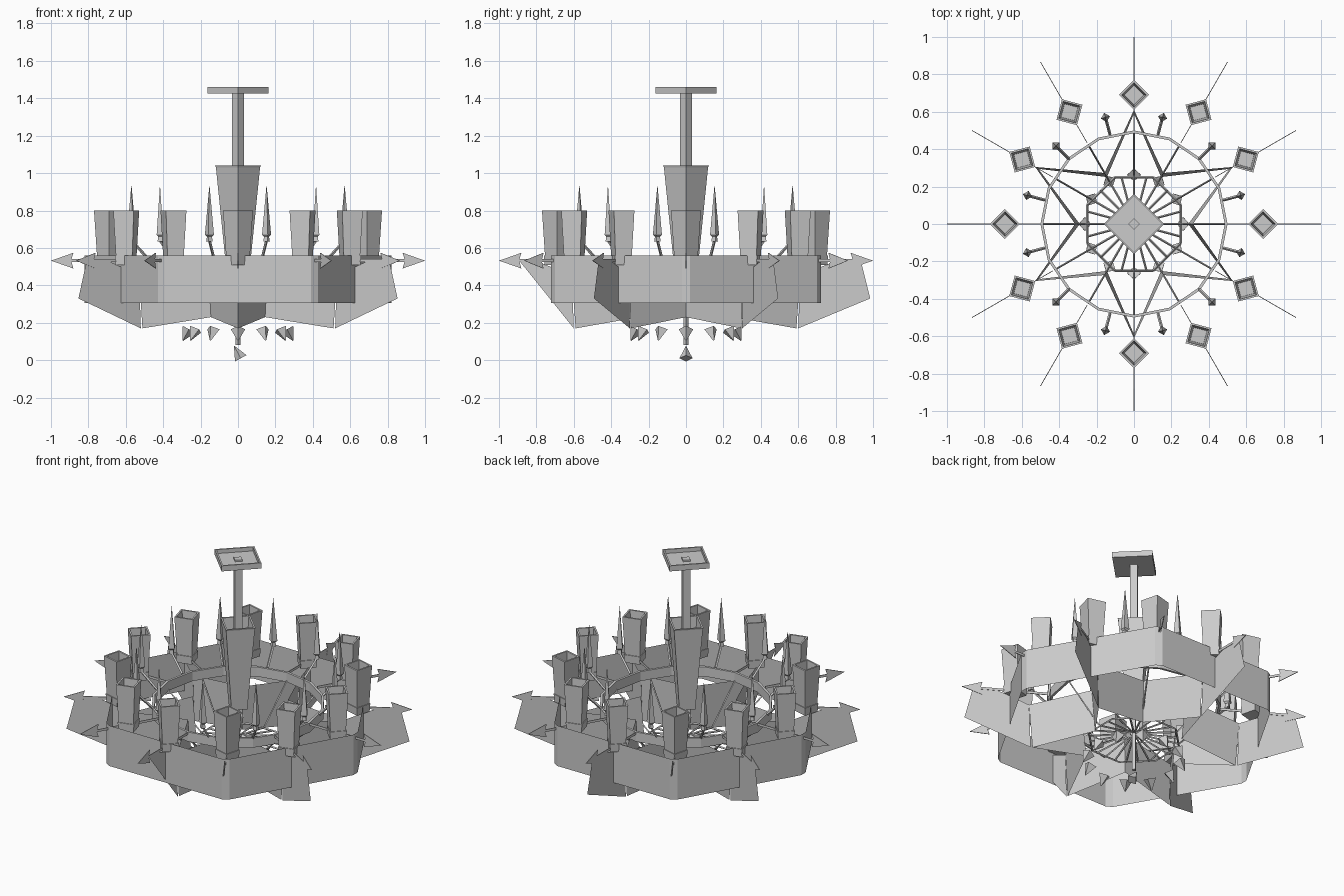
import bpy, math
from mathutils import Vector

if "Cube" in bpy.data.objects:
    bpy.data.objects.remove(bpy.data.objects["Cube"])


def polar(r, deg, z):
    a = math.radians(deg)
    return Vector((r * math.cos(a), r * math.sin(a), z))


def make(name, verts, faces):
    me = bpy.data.meshes.new(name)
    me.from_pydata([tuple(v) for v in verts], [], faces)
    me.update()
    ob = bpy.data.objects.new(name, me)
    bpy.context.collection.objects.link(ob)
    return ob


def lathe(name, profile, n=4, center=(0, 0, 0), turn=0):
    """Sweep (radius, z) points into n flat sides, first corner at angle turn."""
    c = Vector(center)
    verts = [c + polar(max(r, 0.0005), turn + 360 * i / n, z)
             for r, z in profile for i in range(n)]
    faces = [(k * n + i, k * n + (i + 1) % n, (k + 1) * n + (i + 1) % n, (k + 1) * n + i)
             for k in range(len(profile) - 1) for i in range(n)]
    return make(name, verts, faces)


def rod(name, a, b, ra, rb=None):
    """Square bar or spike between two points, with closed ends."""
    rb = ra if rb is None else rb
    a, b = Vector(a), Vector(b)
    ob = lathe(name, [(0, 0), (ra, 0), (rb, (b - a).length), (0, (b - a).length)])
    ob.rotation_mode = 'QUATERNION'
    ob.rotation_quaternion = (b - a).to_track_quat('Z', 'Y')
    ob.location = a
    return ob


# Ceiling canopy, stem and central shade
lathe("canopy", [(0.0, 1.425), (0.163, 1.425), (0.163, 1.46), (0.15, 1.46), (0.15, 1.435), (0, 1.435)])
lathe("canopy_nut", [(0.03, 1.43), (0.03, 1.445), (0, 1.445)])
rod("stem", (0, 0, 0.5), (0, 0, 1.43), 0.031)
lathe("central_shade", [(0, 0.51), (0.065, 0.51), (0.118, 1.03), (0.122, 1.04), (0.108, 1.04), (0.06, 0.53)])
rod("lower_stem", (0, 0, 0.08), (0, 0, 0.52), 0.014)
rod("bottom_crystal", (0.015, 0, 0.01), (-0.02, 0, 0.075), 0.035, 0.002)

# Hexagonal band of upright panels with narrow chamfered corners
corners = []
for k in range(6):
    p = [polar(0.833, 60 * k + 60 * d, 0) for d in (-1, 0, 1)]
    corners += [p[1].lerp(p[0], 0.03), p[1].lerp(p[2], 0.03)]
verts = [c + Vector((0, 0, z)) for z in (0.305, 0.56) for c in corners]
make("outer_panels", verts, [(i, (i + 1) % 12, (i + 1) % 12 + 12, i + 12) for i in range(12)])

# Six radial fins joined to a star-shaped inner wall
for a in range(30, 390, 60):
    if a == 270:
        prof = [(0.6, 0.17), (0.89, 0.53), (0.8, 0.53), (0.7, 0.49), (0.61, 0.45)]
    else:
        prof = [(0.6, 0.17), (0.985, 0.33), (0.935, 0.53), (0.8, 0.53), (0.7, 0.49), (0.61, 0.45)]
    make("fin", [polar(r, a, z) for r, z in prof], [tuple(range(len(prof)))])
    for s in (-30, 30):
        make("star_wall", [polar(0.59, a, 0.17), polar(0.29, a + s, 0.23),
                           polar(0.315, a + s, 0.49), polar(0.61, a, 0.45)], [(0, 1, 2, 3)])

# Candle ring and lower spoked basket
lathe("candle_ring", [(0.485, 0.48), (0.5, 0.48), (0.5, 0.54), (0.485, 0.54), (0.485, 0.48)], n=16)
for k in range(8):
    rod("basket_rim", polar(0.27, 45 * k + 22.5, 0.28), polar(0.27, 45 * k + 67.5, 0.28), 0.006)
for k in range(24):
    rod("basket_spoke", polar(0.02, 15 * k, 0.32), polar(0.255, 15 * k, 0.28), 0.006)

for k in range(12):
    a = 30 * k
    base = polar(0.69, a, 0)
    # Square shade standing in a cup
    lathe("shade", [(0, 0.56), (0.064, 0.56), (0.08, 0.8), (0.066, 0.8), (0.052, 0.57), (0, 0.57)],
          center=base, turn=a)
    lathe("cup", [(0, 0.51), (0.066, 0.51), (0.07, 0.56), (0, 0.56)], center=base, turn=a)
    # Thin arm ending in a flat arrowhead
    side = polar(0.002, a + 90, 0)
    arrow = [(0.5, 0.525), (0.89, 0.525), (0.88, 0.49), (1.0, 0.532),
             (0.88, 0.574), (0.89, 0.54), (0.5, 0.54)]
    vs = [polar(r, a, z) + s * side for s in (-1, 1) for r, z in arrow]
    make("arrow_arm", vs, [tuple(range(6, -1, -1)), tuple(range(7, 14))] +
         [(i, (i + 1) % 7, (i + 1) % 7 + 7, i + 7) for i in range(7)])
    # Stay from the ring down to the basket
    rod("stay", polar(0.49, a, 0.49), polar(0.26, a, 0.28), 0.005)
    # Hanging crystal under the basket
    rod("crystal", polar(0.262, a, 0.165), polar(0.295, a, 0.105), 0.038, 0.003)
    # Candle spike on its slanted bracket
    b = a + 15
    rod("bracket", polar(0.495, b, 0.54), polar(0.59, b, 0.64), 0.008)
    lathe("spike", [(0, 0.635), (0.018, 0.635), (0.014, 0.66), (0.025, 0.67), (0, 0.935)],
          center=polar(0.59, b, 0), turn=b)
